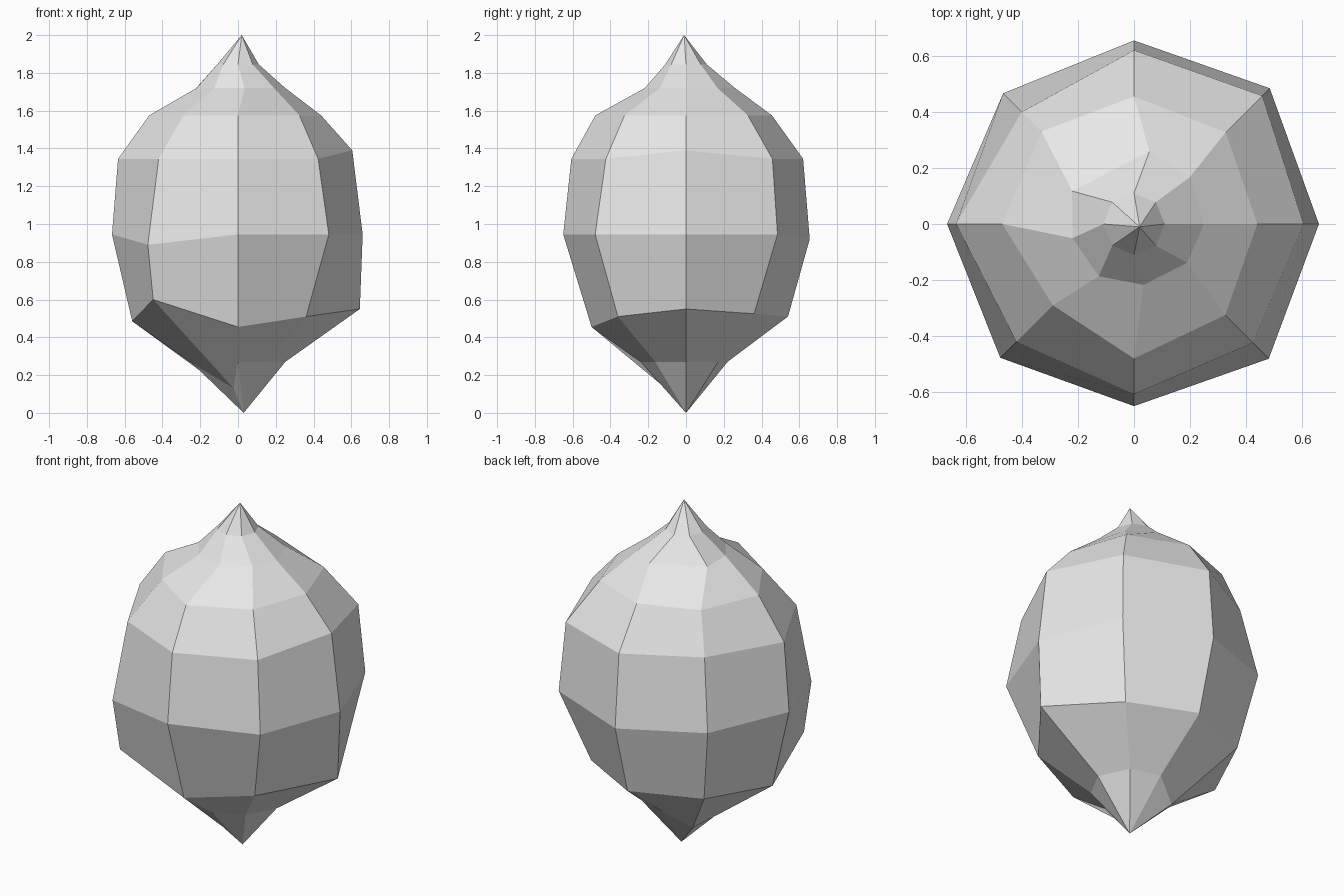
import bpy
import bmesh
from math import cos, sin, radians
from mathutils import Vector

SIDES = 8


def make_material(name, value):
    material = bpy.data.materials.new(name)
    material.use_nodes = True
    colour = (value, value, value, 1)
    material.diffuse_color = colour
    for node in material.node_tree.nodes:
        if node.type == 'BSDF_PRINCIPLED':
            node.inputs['Base Color'].default_value = colour
    return material


def add_ring(mesh, height, radii, raised=None, turned=None):
    """Ring of vertices starting at +x; raised and turned hold changes per column."""
    raised = raised or {}
    turned = turned or {}
    ring = []
    for column, radius in enumerate(radii):
        angle = radians(column * 360 / SIDES + turned.get(column, 0))
        ring.append(mesh.verts.new((radius * cos(angle), radius * sin(angle),
                                    height + raised.get(column, 0))))
    return ring


def bridge(mesh, lower, upper):
    for column in range(SIDES):
        following = (column + 1) % SIDES
        mesh.faces.new((lower[column], lower[following],
                        upper[following], upper[column]))


def close_with_point(mesh, ring, point):
    apex = mesh.verts.new(point)
    for column in range(SIDES):
        mesh.faces.new((ring[column], ring[(column + 1) % SIDES], apex))


old_cube = bpy.data.objects.get("Cube")
if old_cube:
    bpy.data.objects.remove(old_cube, do_unlink=True)

pod = bmesh.new()

# Rings from the lower point to the upper point
rings = [
    # neck of the lower point, with one dented corner
    add_ring(pod, .27, (.25, .24, .22, .2, .24, .11, .24, .23),
             raised={3: -.09, 4: -.01, 5: -.14}, turned={5: 33}),
    # uneven underside edge
    add_ring(pod, .51, (.645, .51, .54, .55, .56, .635, .5, .51),
             raised={0: .04, 1: .015, 4: -.025, 5: .09, 6: -.055}),
    # widest part
    add_ring(pod, .945, (.66, .685, .655, .66, .667, .675, .65, .68),
             raised={2: -.025, 5: -.055}),
    # upper body
    add_ring(pod, .945 + .4, (.605, .647, .62, .566, .635, .594, .607, .6),
             raised={0: .045}),
    # shoulder
    add_ring(pod, 1.575, (.44, .463, .455, .467, .47, .41, .48, .46)),
    # neck of the upper point
    add_ring(pod, 1.72, (.25, .26, .265, .25, .225, .225, .22, .235),
             turned={1: -5, 2: -12, 3: 17, 4: 13, 5: 11, 6: 9, 7: 9}),
    add_ring(pod, 1.845, [.11] * SIDES),
]
for lower, upper in zip(rings, rings[1:]):
    bridge(pod, lower, upper)

# End points
close_with_point(pod, rings[0], Vector((.03, 0, 0)))
close_with_point(pod, rings[-1], Vector((.02, -.01, 2)))
bmesh.ops.recalc_face_normals(pod, faces=pod.faces)

mesh = bpy.data.meshes.new("pod_body")
pod.to_mesh(mesh)
pod.free()
mesh.materials.append(make_material("pale_grey", .8))
body = bpy.data.objects.new("pod_body", mesh)
bpy.context.scene.collection.objects.link(body)
